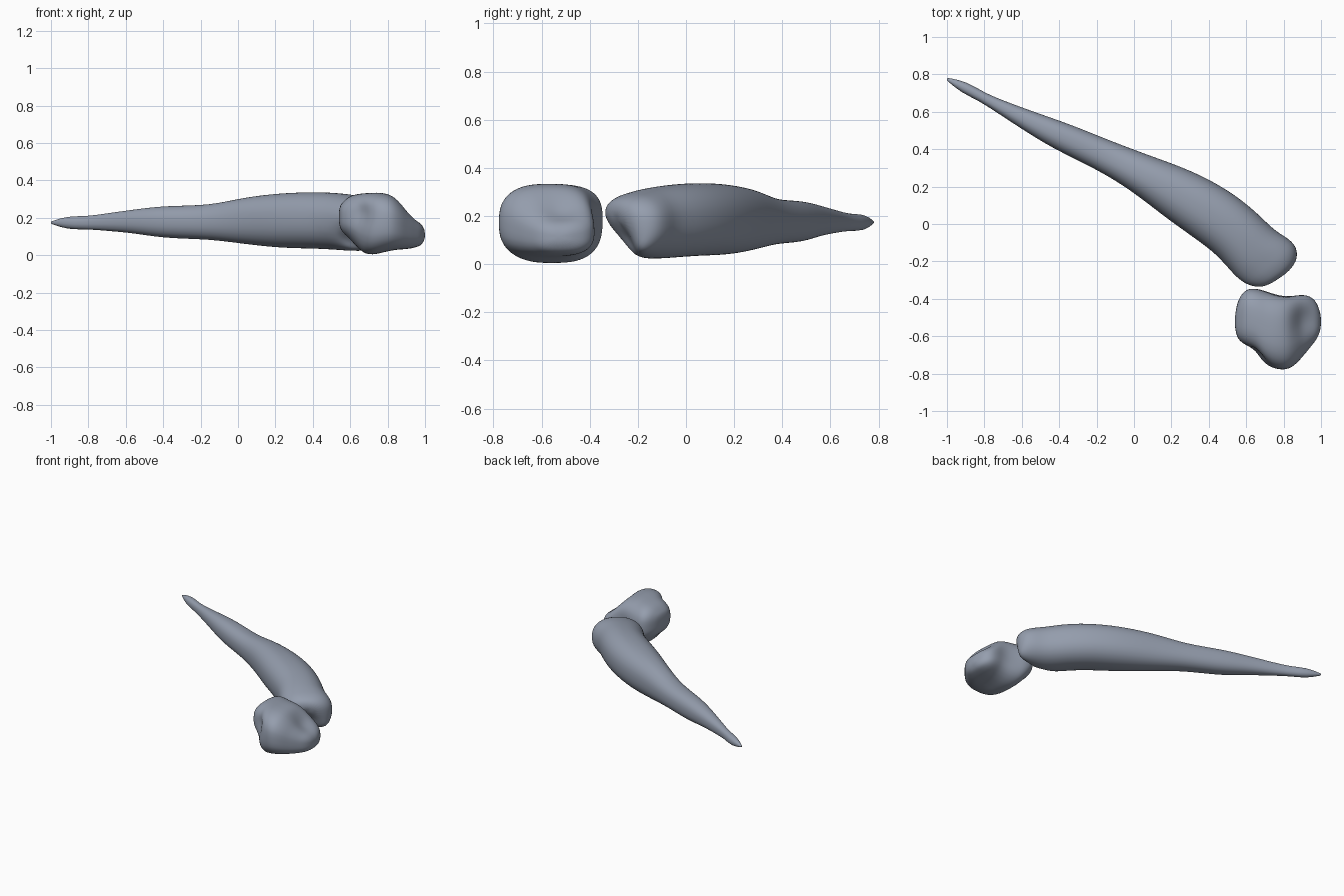
import bpy, bmesh, math
from mathutils import Vector

if "Cube" in bpy.data.objects:
    bpy.data.objects.remove(bpy.data.objects["Cube"])

mat = bpy.data.materials.new("blue grey bone")
mat.diffuse_color = (0.30, 0.34, 0.42, 1)
mat.use_nodes = True
mat.node_tree.nodes["Principled BSDF"].inputs["Base Color"].default_value = mat.diffuse_color
N = 28


def gauss(p, c, r):
    return math.exp(-((Vector(p) - Vector(c)).length / r) ** 2)


def loft(name, sections, tips, power, dents):
    """Skin rounded sections (a, b, zlow, zhigh), close with tip points, then press dents."""
    bm = bmesh.new()
    rings = []
    for a, b, zl, zh in sections:
        a, b = Vector(a), Vector(b)
        c, h = (a + b) / 2, (a - b) / 2
        ring = []
        for i in range(N):
            t = 2 * math.pi * i / N
            cu, su = math.cos(t), math.sin(t)
            u = math.copysign(abs(cu) ** (2 / power), cu)
            w = math.copysign(abs(su) ** (2 / power), su)
            p = c + h * u
            ring.append(bm.verts.new((p.x, p.y, (zl + zh) / 2 + (zh - zl) / 2 * w)))
        rings.append(ring)
    for r, s in zip(rings, rings[1:]):
        for i in range(N):
            j = (i + 1) % N
            bm.faces.new((r[i], r[j], s[j], s[i]))
    for ring, tip in ((rings[0], tips[0]), (rings[-1], tips[1])):
        v = bm.verts.new(tip)
        for i in range(N):
            bm.faces.new((ring[i], ring[(i + 1) % N], v))
    bmesh.ops.recalc_face_normals(bm, faces=bm.faces)
    # refine, then push the surface along each dent vector
    bmesh.ops.subdivide_edges(bm, edges=bm.edges, cuts=1, use_grid_fill=True, smooth=0.6)
    for v in bm.verts:
        p = v.co.copy()
        for c, r, d in dents:
            v.co += Vector(d) * gauss(p, c, r)
    me = bpy.data.meshes.new(name)
    bm.to_mesh(me)
    bm.free()
    ob = bpy.data.objects.new(name, me)
    bpy.context.collection.objects.link(ob)
    me.materials.append(mat)
    for f in me.polygons:
        f.use_smooth = True
    sub = ob.modifiers.new("smooth", 'SUBSURF')
    sub.levels = sub.render_levels = 1
    return ob


# long tapering shaft with a two-lobed end
loft("long_bone", [
    ((-.995, .782), (-1.0, .767), .167, .181),
    ((-.80, .70), (-.83, .66), .14, .206),
    ((-.55, .605), (-.61, .515), .12, .24),
    ((-.35, .535), (-.43, .405), .093, .262),
    ((-.10, .435), (-.20, .29), .083, .27),
    ((.10, .36), (-.02, .18), .06, .307),
    ((.30, .285), (.17, .035), .04, .33),
    ((.50, .18), (.33, -.08), .035, .336),
    ((.65, .065), (.44, -.165), .028, .33),
    ((.76, -.04), (.52, -.26), .022, .315),
    ((.845, -.095), (.575, -.325), .03, .298),
    ((.872, -.16), (.635, -.352), .055, .28),
    ((.845, -.24), (.69, -.346), .11, .25),
], ((-1, .775, .174), (.775, -.30, .18)), 2.25, [
    ((.62, -.31, .08), .10, (-.02, .09, .015)),   # lower side of the joint set back
    ((.76, -.26, .11), .07, (-.05, .05, .0)),     # groove between the lobes
    ((.83, -.16, .05), .07, (.03, -.02, -.01)),   # lower lobe
])

# short blocky bone, skinned from left to right
short = [
    (.545, -.58, -.46, .15, .26), (.562, -.62, -.40, .12, .285),
    (.60, -.65, -.352, .085, .315), (.65, -.685, -.343, .03, .328),
    (.70, -.75, -.35, .003, .332), (.78, -.778, -.366, .016, .332),
    (.84, -.768, -.374, .028, .31), (.90, -.71, -.376, .033, .25),
    (.95, -.65, -.392, .042, .20), (.985, -.60, -.44, .06, .165)]
loft("short_bone",
     [((x, y1), (x, y0), zl, zh) for x, y0, y1, zl, zh in short],
     ((.54, -.52, .2), (1.0, -.53, .115)), 2.7, [
         ((.90, -.52, .24), .08, (-.012, 0, -.025)),   # hollow on the sloping side
         ((.78, -.37, .19), .10, (0, -.02, 0)),        # dished joint face
         ((.66, -.72, .22), .06, (.01, .025, 0)),      # front dimple
     ])
